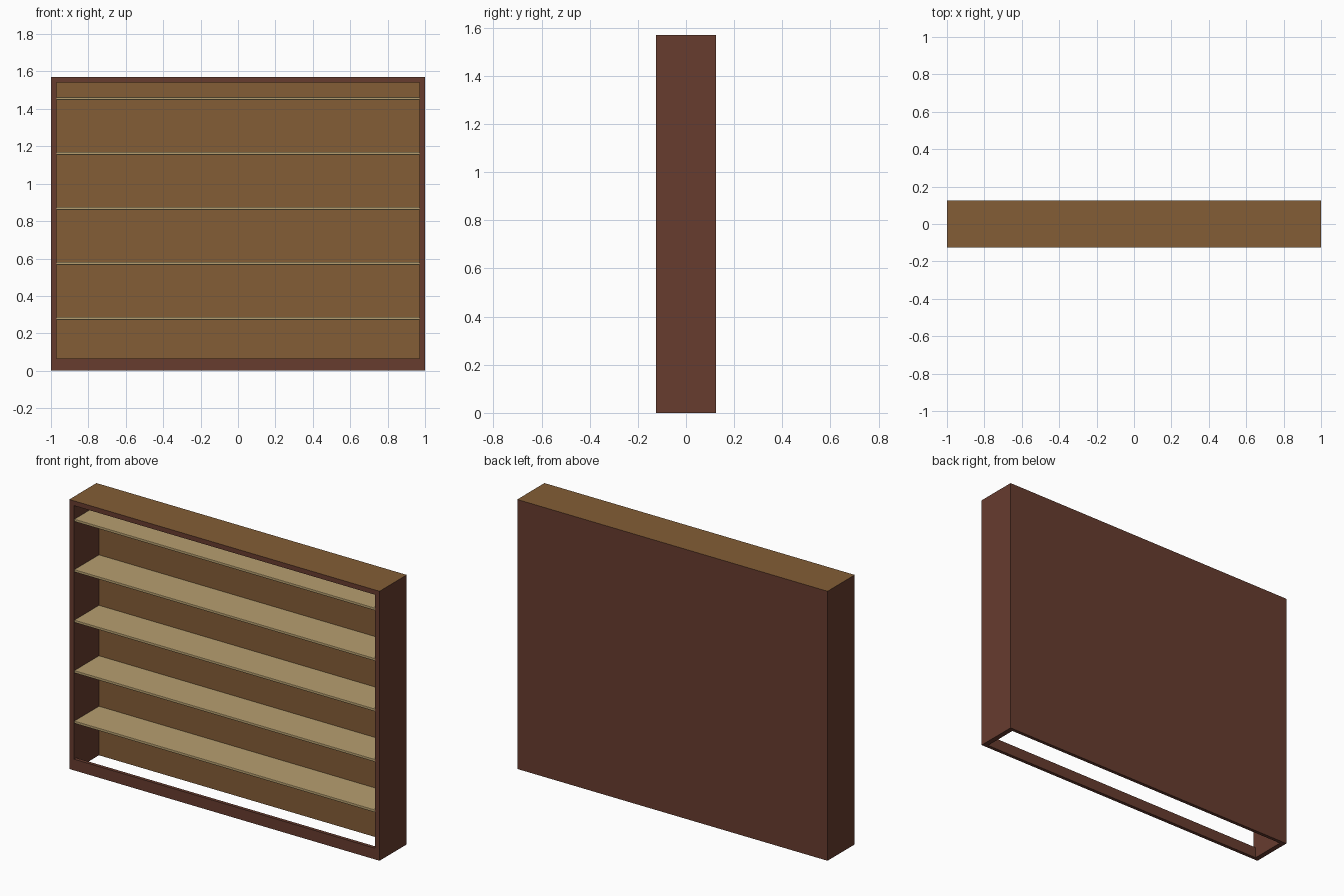
import bpy
from mathutils import Vector

cube = bpy.data.objects.get("Cube")
if cube:
    bpy.data.objects.remove(cube, do_unlink=True)


def material(name, rgb):
    mat = bpy.data.materials.new(name)
    mat.use_nodes = True
    mat.diffuse_color = (*rgb, 1)
    mat.node_tree.nodes["Principled BSDF"].inputs["Base Color"].default_value = (*rgb, 1)
    return mat


dark_wood = material("dark_red_wood", (0.136, 0.045, 0.028))
mid_wood = material("mid_brown_wood", (0.23, 0.11, 0.037))
pale_wood = material("pale_wood", (0.47, 0.345, 0.16))


def board(name, low, high, mat, face_mat=None, facing=None, bevel=0):
    """Box between two corners; the face pointing along facing may take another material."""
    low, high = Vector(low), Vector(high)
    bpy.ops.mesh.primitive_cube_add(size=1, location=(low + high) / 2)
    obj = bpy.context.object
    obj.name = name
    obj.scale = high - low
    bpy.ops.object.transform_apply(location=False, rotation=False, scale=True)
    obj.data.materials.append(mat)
    if face_mat:
        obj.data.materials.append(face_mat)
        for face in obj.data.polygons:
            face.material_index = int(face.normal.dot(Vector(facing)) > 0.9)
    if bevel:
        mod = obj.modifiers.new("soft_edge", 'BEVEL')
        mod.width = bevel
        mod.segments = 2
    return obj


half_w, half_d, height = 1.0, 0.125, 1.57
wall, back_thick, top_z = 0.03, 0.02, 1.542
inner = half_w - wall
back_y = half_d - back_thick

# Carcass: side panels, top and back
for side, x in (("right", -half_w), ("left", inner)):
    board(side + "_side_panel", (x, -half_d, 0), (x + wall, half_d, top_z), dark_wood)
board("top_panel", (-half_w, -half_d, top_z), (half_w, half_d, height),
      dark_wood, mid_wood, (0, 0, 1))
board("back_panel", (-inner, back_y, 0), (inner, half_d, top_z),
      dark_wood, mid_wood, (0, -1, 0))

# Low rail across the front, floor left open behind it
board("kick_board", (-inner, -half_d, 0), (inner, -half_d + 0.02, 0.065), dark_wood)

# Evenly spaced shelves
for i in range(5):
    z = 0.272 + i * 0.294
    board(f"shelf_{i + 1}", (-inner, -half_d + 0.002, z), (inner, back_y, z + 0.015),
          pale_wood, bevel=0.003)
